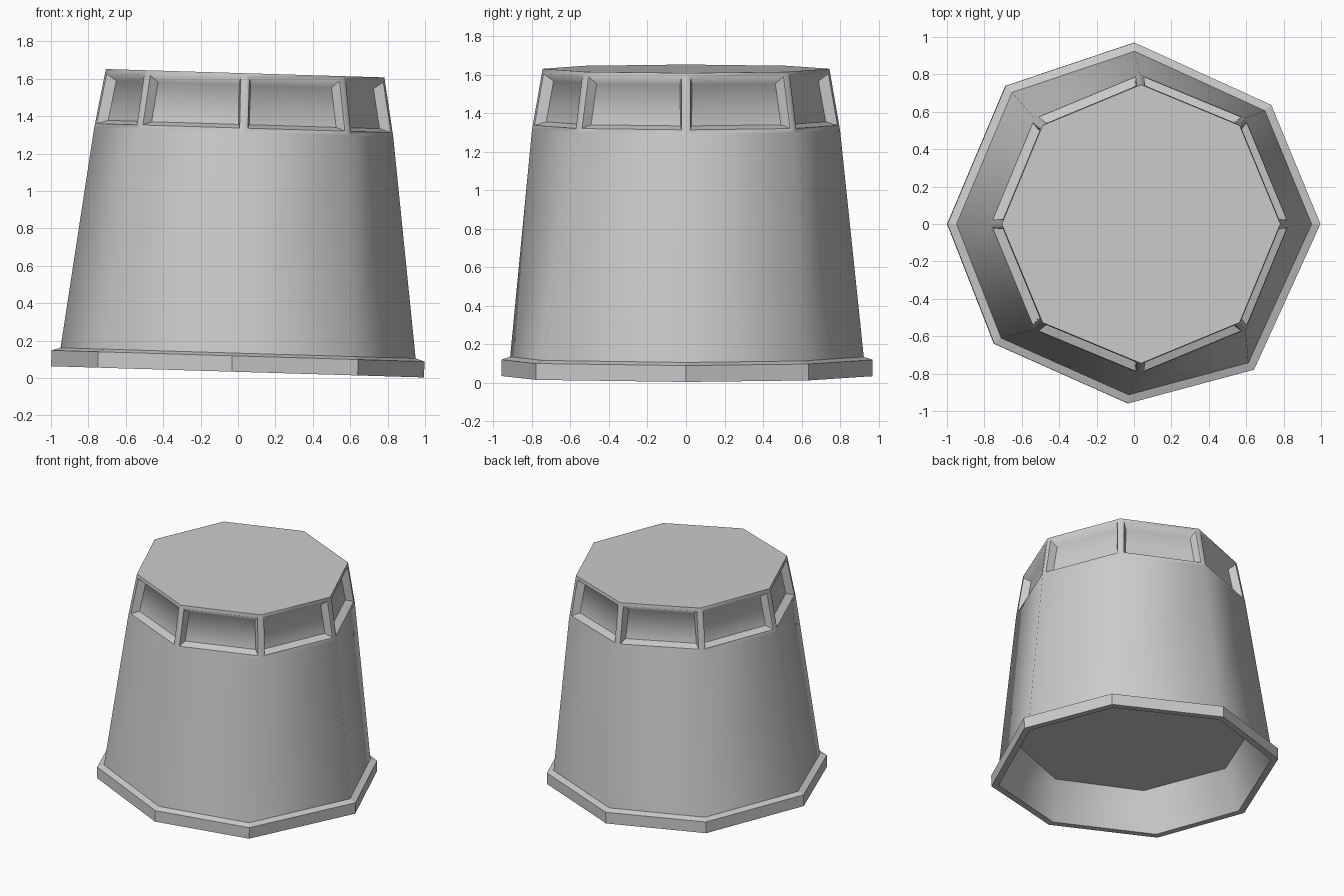
import bpy, bmesh, math
from mathutils import Matrix

cube = bpy.data.objects.get("Cube")
if cube:
    bpy.data.objects.remove(cube, do_unlink=True)

# Material
grey = bpy.data.materials.new("plain_grey")
grey.use_nodes = True
colour = (0.6, 0.6, 0.6, 1)
grey.diffuse_color = colour
grey.node_tree.nodes["Principled BSDF"].inputs["Base Color"].default_value = colour

# Slightly uneven octagon used by the rim
rim_shape = [(0, .995), (41, .97), (90, .97), (133, 1.01),
             (180, 1), (220.5, .986), (268, .96), (309.4, 1.008)]
even_shape = [(i * 45, 1) for i in range(8)]

bm = bmesh.new()


def ring(shape, scale, z, shift=0):
    return [bm.verts.new((shift + r * scale * math.cos(math.radians(a)),
                          r * scale * math.sin(math.radians(a)), z))
            for a, r in shape]


def bridge(low, high, split=False):
    faces = []
    for i in range(8):
        j = (i + 1) % 8
        if split:
            faces += [bm.faces.new((low[i], low[j], high[j])),
                      bm.faces.new((low[i], high[j], high[i]))]
        else:
            faces.append(bm.faces.new((low[i], low[j], high[j], high[i])))
    return faces


# Rings from the inner floor, around the rim, up to the flat end
floor = ring(even_shape, .84, .30)
lip_in = ring(rim_shape, .95, 0)
lip_out = ring(rim_shape, 1, 0)
rim_top = ring(rim_shape, 1, .085)
wall_base = ring(rim_shape, .952, .1)
wall_top = ring(even_shape, .80, 1.28, -.008)
end = ring(even_shape, .745, 1.597, -.01)

bm.faces.new(floor)
bridge(floor, lip_in, True)
rim = bridge(lip_in, lip_out) + bridge(lip_out, rim_top) + bridge(rim_top, wall_base)
bridge(wall_base, wall_top, True)
panels = bridge(wall_top, end)
bm.faces.new(end)
bmesh.ops.recalc_face_normals(bm, faces=bm.faces)

# Recessed grip pockets around the upper band
bmesh.ops.inset_individual(bm, faces=panels, thickness=.035, depth=0)
bmesh.ops.inset_individual(bm, faces=panels, thickness=.04, depth=-.05)

# The whole bucket leans slightly to one side
rim_flags = set(rim)
bm.faces.index_update()
rim_ids = [f.index for f in bm.faces if f in rim_flags]
bm.transform(Matrix.Translation((0, 0, .033)) @ Matrix.Rotation(.03, 4, "Y"))

mesh = bpy.data.meshes.new("bucket")
bm.to_mesh(mesh)
bm.free()
mesh.materials.append(grey)
bucket = bpy.data.objects.new("upturned_bucket", mesh)
bpy.context.collection.objects.link(bucket)

# Smooth walls, crisp rim
bpy.ops.object.select_all(action="DESELECT")
bucket.select_set(True)
bpy.context.view_layer.objects.active = bucket
bpy.ops.object.shade_smooth_by_angle(angle=math.radians(60))
for i in rim_ids:
    mesh.polygons[i].use_smooth = False
